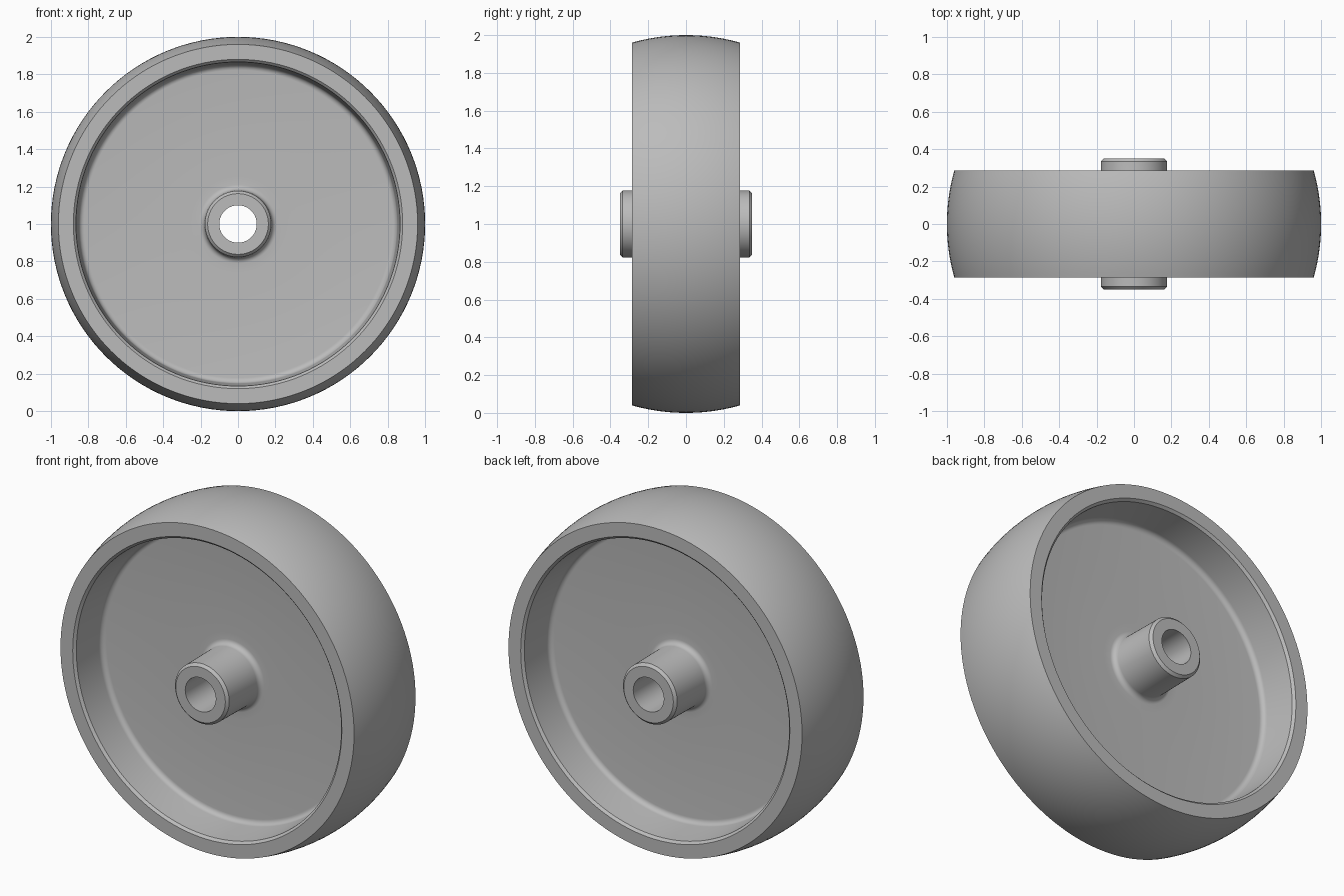
import bpy, bmesh
from math import sin, cos, pi, sqrt, radians

cube = bpy.data.objects.get("Cube")
if cube:
    bpy.data.objects.remove(cube, do_unlink=True)

SEGMENTS = 128
HALF_WIDTH = 0.287      # tyre
HUB_HALF = 0.35         # hub sticks out past the tyre
WEB = 0.055             # half thickness of the disc

grey = bpy.data.materials.new("plain grey")
grey.use_nodes = True
grey.diffuse_color = (0.5, 0.5, 0.5, 1)
grey.node_tree.nodes["Principled BSDF"].inputs["Base Color"].default_value = (0.5, 0.5, 0.5, 1)


def arc(r, d, radius, start, end, steps=6):
    """Points of a fillet in (radius, distance from the mid plane)."""
    angles = [radians(start + (end - start) * i / steps) for i in range(steps + 1)]
    return [(r + radius * cos(a), d + radius * sin(a)) for a in angles]


def lathe(name, half):
    """Spin a half profile round the axle, for the front and mirrored back."""
    bm = bmesh.new()
    front = [(r, -d) for r, d in half]
    back = [(r, d) for r, d in reversed(half)]
    for strip in (front, back):
        rings = []
        for r, y in strip:
            turn = [2 * pi * s / SEGMENTS for s in range(SEGMENTS)]
            rings.append([bm.verts.new((r * cos(a), y, 1 + r * sin(a))) for a in turn])
        for a, b in zip(rings, rings[1:]):
            for s in range(SEGMENTS):
                t = (s + 1) % SEGMENTS
                bm.faces.new((a[s], a[t], b[t], b[s]))
    bmesh.ops.remove_doubles(bm, verts=bm.verts, dist=1e-5)
    mesh = bpy.data.meshes.new(name)
    bm.to_mesh(mesh)
    bm.free()
    mesh.materials.append(grey)
    obj = bpy.data.objects.new(name, mesh)
    bpy.context.collection.objects.link(obj)
    bpy.ops.object.select_all(action='DESELECT')
    obj.select_set(True)
    bpy.context.view_layer.objects.active = obj
    bpy.ops.object.shade_smooth_by_angle(angle=radians(25))


# Tyre: crowned tread and flat side faces
drop = 0.04
crown = (HALF_WIDTH ** 2 + drop ** 2) / (2 * drop)
steps = 10
tread = []
for i in range(steps + 1):
    d = HALF_WIDTH * i / steps
    tread.append((1 - crown + sqrt(crown ** 2 - d ** 2), d))
lathe("tyre", tread + [(0.88, HALF_WIDTH)])

# Wheel centre: chamfered lip, drafted wall, fillet and flat disc
lip = [(0.88, HALF_WIDTH), (0.866, HALF_WIDTH - 0.014)]
lathe("wheel_disc", lip + arc(0.822, WEB + 0.03, 0.03, 0, -90) + [(0.25, WEB)])

# Hub: base fillet, barrel, chamfered end and bore
hub = [(0.25, WEB)] + arc(0.21, WEB + 0.03, 0.03, 270, 180)
hub += [(0.177, HUB_HALF - 0.015), (0.162, HUB_HALF), (0.1, HUB_HALF), (0.1, 0)]
lathe("hub", hub)
